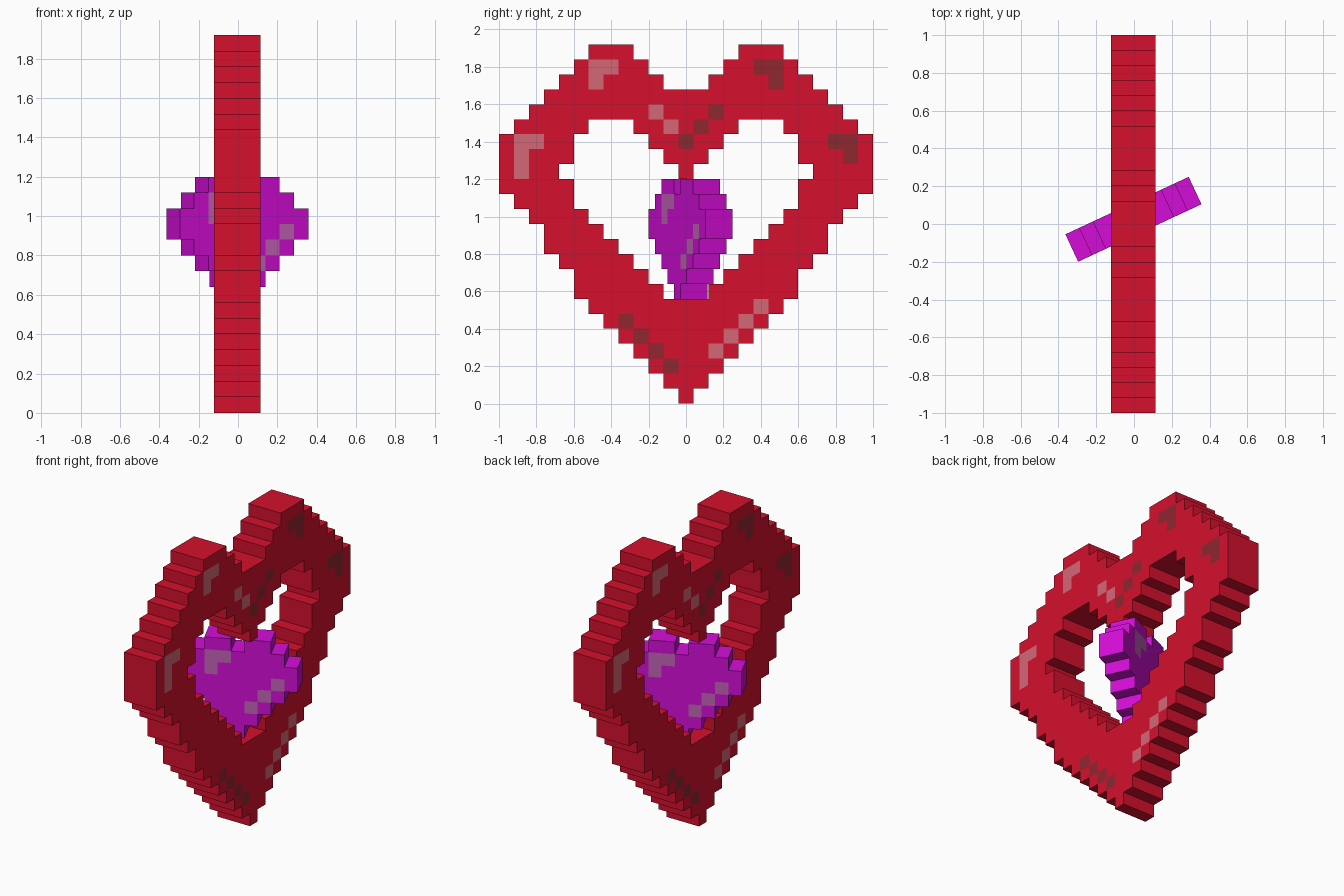
import bpy, math

if "Cube" in bpy.data.objects:
    bpy.data.objects.remove(bpy.data.objects["Cube"])

CELL = 0.08


def material(name, rgb):
    m = bpy.data.materials.new(name)
    m.diffuse_color = (*rgb, 1.0)
    m.use_nodes = True
    m.node_tree.nodes["Principled BSDF"].inputs["Base Color"].default_value = m.diffuse_color
    return m


red = material("red", (0.66, 0.005, 0.026))
pink = material("pink highlight", (0.66, 0.135, 0.185))
maroon = material("dark red shade", (0.27, 0.02, 0.03))
purple = material("purple", (0.66, 0.004, 0.68))
lilac = material("lilac highlight", (0.55, 0.125, 0.48))


def pixel_slab(name, cells, columns, rows, depth, paint, mats):
    """Slab of square cells (row, column), row 0 on top, front facing -y.
    Paint on the back is the front pattern turned half way round z."""
    verts, faces, slots, index = [], [], [], {}

    def corner(c, r, side):
        key = (c, r, side)
        if key not in index:
            index[key] = len(verts)
            verts.append(((c - columns / 2) * CELL, side * depth / 2, (rows - r) * CELL))
        return index[key]

    def quad(points, slot=0):
        faces.append([corner(*p) for p in points])
        slots.append(slot)

    for r, c in sorted(cells):
        # Front and back faces
        quad([(c, r + 1, -1), (c + 1, r + 1, -1), (c + 1, r, -1), (c, r, -1)],
             paint.get((r, c), 0))
        quad([(c, r, 1), (c + 1, r, 1), (c + 1, r + 1, 1), (c, r + 1, 1)],
             paint.get((r, columns - 1 - c), 0))
        # Rim faces where there is no neighbour
        for dr, dc, a, b in ((-1, 0, (c, r), (c + 1, r)),
                             (1, 0, (c + 1, r + 1), (c, r + 1)),
                             (0, -1, (c, r + 1), (c, r)),
                             (0, 1, (c + 1, r), (c + 1, r + 1))):
            if (r + dr, c + dc) not in cells:
                quad([(*a, -1), (*b, -1), (*b, 1), (*a, 1)])

    mesh = bpy.data.meshes.new(name)
    mesh.from_pydata(verts, [], faces)
    for m in mats:
        mesh.materials.append(m)
    for poly, slot in zip(mesh.polygons, slots):
        poly.material_index = slot
    mesh.update()
    obj = bpy.data.objects.new(name, mesh)
    bpy.context.collection.objects.link(obj)
    return obj


def mirrored(starts, ends, columns):
    """Cells of each row from start to end column, mirrored about the middle."""
    cells = set()
    for r, (a, b) in enumerate(zip(starts, ends)):
        for c in range(a, b + 1):
            cells |= {(r, c), (r, columns - 1 - c)}
    return cells


# Outer heart ring: stepped outline minus the stepped opening
outline = mirrored([6, 5, 4, 3, 2, 1, 0, 0, 0, 0, 1, 2, 3, 3, 4, 5, 5] + list(range(6, 13)),
                   [8, 9, 10] + [12] * 21, 25)
opening = mirrored([6, 5, 5, 4, 5, 5, 6, 7, 8, 9, 10, 11],
                   [8, 9, 10, 11] + [12] * 8, 25)
ring_cells = outline - {(r + 5, c) for r, c in opening}

# Highlights on the left and lower right, shades opposite
ring_paint = {p: 1 for p in [(1, 6), (1, 7), (2, 6), (6, 1), (6, 2), (7, 1), (8, 1),
                             (4, 10), (5, 11)] + [(17 + i, 17 - i) for i in range(4)]}
ring_paint.update({p: 2 for p in [(1, 17), (1, 18), (2, 18), (6, 22), (6, 23), (7, 23),
                                  (4, 14), (5, 13), (6, 12)]
                   + [(18 + i, 8 + i) for i in range(4)]})
ring = pixel_slab("outer_heart_ring", ring_cells, 25, 24, 0.235, ring_paint,
                  [red, pink, maroon])
ring.rotation_euler.z = math.radians(90)
ring.location.x = -0.004

# Small solid heart hanging in the opening, turned on its axis
heart_cells = mirrored([2, 1, 0, 0, 1, 2, 3, 4], [3] + [4] * 7, 9)
heart_paint = {p: 1 for p in [(1, 2), (1, 3), (2, 2), (3, 7), (4, 6), (5, 5)]}
heart = pixel_slab("inner_heart", heart_cells, 9, 8, 0.16, heart_paint, [purple, lilac])
heart.rotation_euler.z = math.radians(25)
heart.location = (-0.003, 0.025, 0.56)
